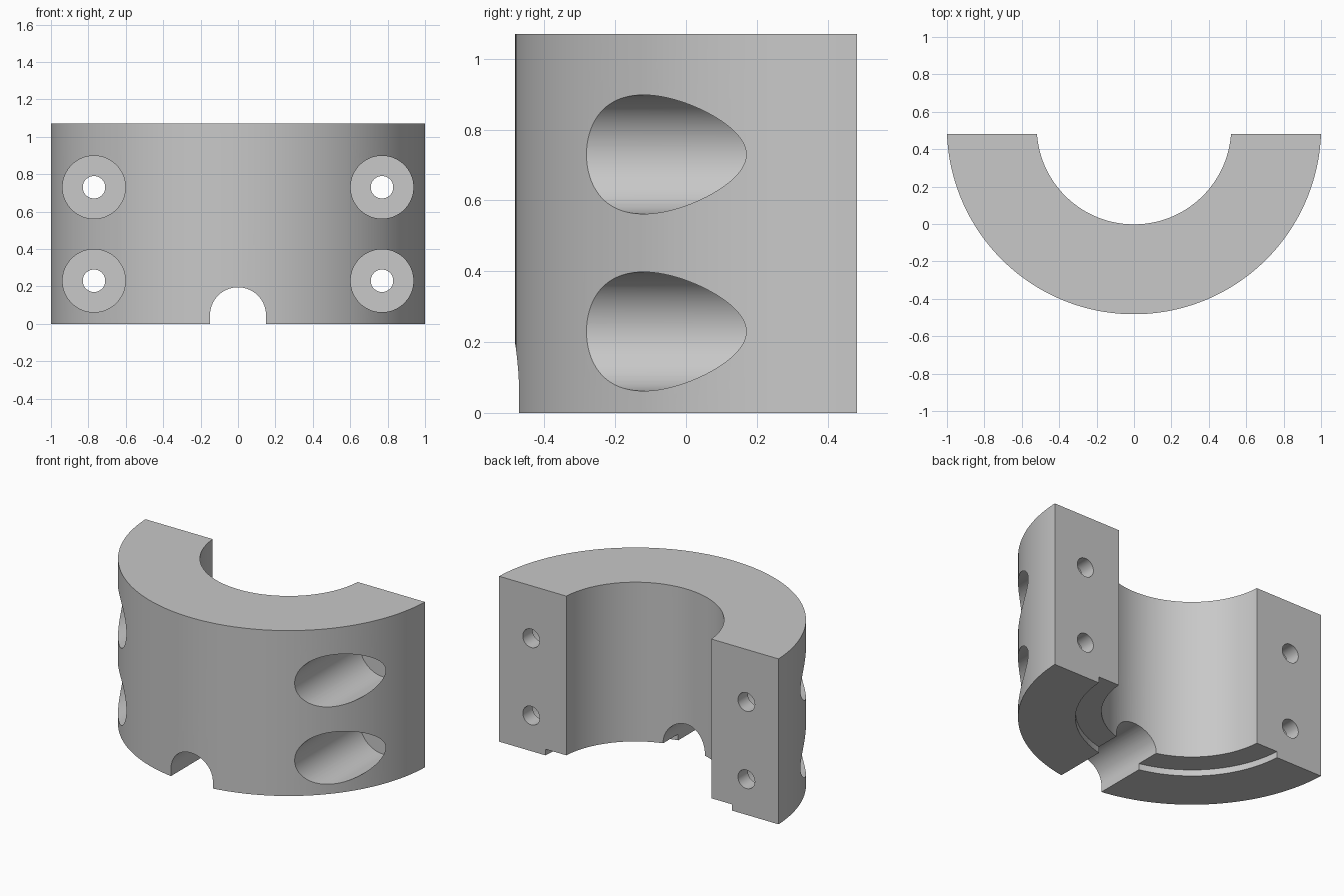
import bpy, bmesh
from math import asin, cos, sin, pi
from mathutils import Matrix

cube = bpy.data.objects.get("Cube")
if cube:
    bpy.data.objects.remove(cube, do_unlink=True)

HEIGHT = 1.07
BACK = 0.4825            # flat mating plane
AXIS_Y = 0.518           # bore axis, slightly behind the mating plane
OUTER, BORE, RECESS = 1.0005, 0.52, 0.67

grey = bpy.data.materials.new("light grey")
grey.use_nodes = True
colour = (0.58, 0.58, 0.58, 1)
grey.diffuse_color = colour
grey.node_tree.nodes["Principled BSDF"].inputs["Base Color"].default_value = colour


def finish(name, bm):
    bmesh.ops.recalc_face_normals(bm, faces=bm.faces)
    mesh = bpy.data.meshes.new(name)
    bm.to_mesh(mesh)
    bm.free()
    mesh.materials.append(grey)
    obj = bpy.data.objects.new(name, mesh)
    bpy.context.collection.objects.link(obj)
    return obj


def prism(name, points, height):
    bm = bmesh.new()
    face = bm.faces.new([bm.verts.new(p) for p in points])
    top = bmesh.ops.extrude_face_region(bm, geom=[face])["geom"]
    verts = [v for v in top if isinstance(v, bmesh.types.BMVert)]
    bmesh.ops.translate(bm, vec=height, verts=verts)
    return finish(name, bm)


def arc(radius, steps):
    """Front arc about the bore axis, from the left end to the right end."""
    dip = asin((AXIS_Y - BACK) / radius)
    angles = [-dip - (pi - 2 * dip) * i / steps for i in range(steps + 1)]
    return [(radius * cos(a), AXIS_Y + radius * sin(a), 0) for a in angles]


def rod(name, radius, centre, length, along_y=True):
    bm = bmesh.new()
    bmesh.ops.create_cone(bm, cap_ends=True, segments=96,
                          radius1=radius, radius2=radius, depth=length)
    if along_y:
        bmesh.ops.rotate(bm, cent=(0, 0, 0), verts=bm.verts,
                         matrix=Matrix.Rotation(pi / 2, 3, 'X'))
    bmesh.ops.translate(bm, vec=centre, verts=bm.verts)
    return finish(name, bm)


# Half-ring clamp body
body = prism("clamp_half", arc(OUTER, 128) + arc(BORE, 96)[::-1], (0, 0, HEIGHT))

# Bottom recess around the bore
cutters = [rod("recess_cutter", RECESS, (0, AXIS_Y, -0.08), 0.24, False)]

# Arched slot through the lower front
slot = [(0.15 * cos(pi * i / 48), -1, 0.045 + 0.15 * sin(pi * i / 48)) for i in range(49)]
cutters.append(prism("slot_cutter", slot + [(-0.15, -1, -0.1), (0.15, -1, -0.1)], (0, 1.3, 0)))

# Counterbored bolt holes
SEAT = 0.383
for side in (-1, 1):
    for z in (0.23, 0.73):
        cutters.append(rod("counterbore_cutter", 0.168, (side * 0.77, SEAT - 0.75, z), 1.5))
        cutters.append(rod("bolt_hole_cutter", 0.06, (side * 0.77, 0.2, z), 1.2))

bpy.context.view_layer.objects.active = body
body.select_set(True)
for cutter in cutters:
    cutter.hide_render = True
    mod = body.modifiers.new("cut", 'BOOLEAN')
    mod.operation = 'DIFFERENCE'
    mod.solver = 'EXACT'
    mod.object = cutter
    bpy.ops.object.modifier_apply(modifier=mod.name)
    bpy.data.objects.remove(cutter, do_unlink=True)

bpy.ops.object.shade_smooth_by_angle(angle=pi / 6)
